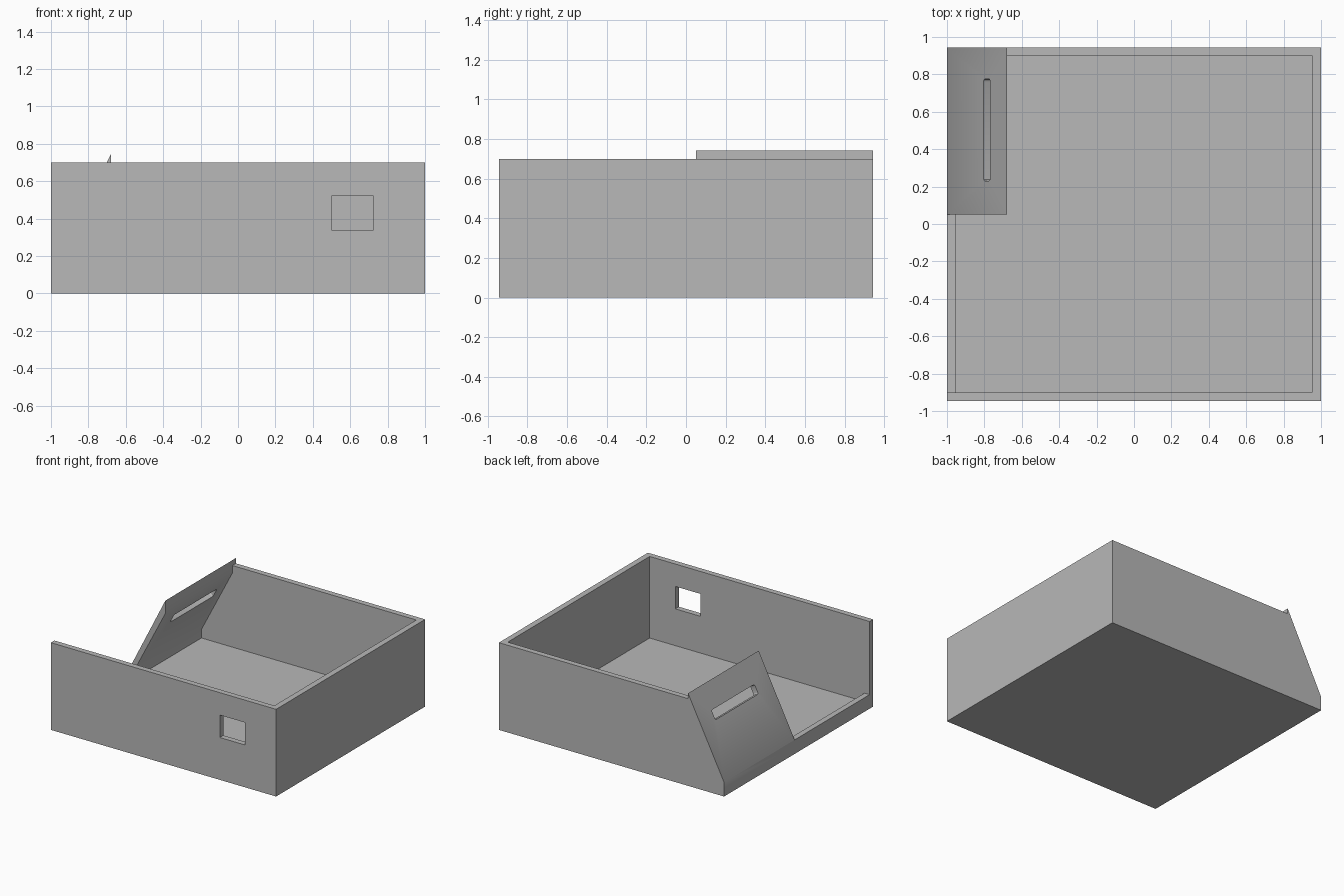
import bpy, bmesh, math
from mathutils import Matrix, Vector

cube = bpy.data.objects.get("Cube")
if cube:
    bpy.data.objects.remove(cube, do_unlink=True)

grey = bpy.data.materials.new("plain grey")
grey.use_nodes = True
colour = (0.48, 0.48, 0.48, 1)
grey.diffuse_color = colour
for node in grey.node_tree.nodes:
    if node.type == "BSDF_PRINCIPLED":
        node.inputs["Base Color"].default_value = colour


def link(name, bm):
    bmesh.ops.recalc_face_normals(bm, faces=bm.faces)
    mesh = bpy.data.meshes.new(name)
    bm.to_mesh(mesh)
    bm.free()
    mesh.materials.append(grey)
    obj = bpy.data.objects.new(name, mesh)
    bpy.context.collection.objects.link(obj)
    return obj


def prism(name, outline, y0, y1):
    """Extrude an x-z outline along y."""
    bm = bmesh.new()
    face = bm.faces.new([bm.verts.new((x, y0, z)) for x, z in outline])
    new = bmesh.ops.extrude_face_region(bm, geom=[face])["geom"]
    bmesh.ops.translate(bm, vec=(0, y1 - y0, 0),
                        verts=[v for v in new if isinstance(v, bmesh.types.BMVert)])
    return link(name, bm)


def box(name, x0, x1, y0, y1, z0, z1):
    return prism(name, [(x0, z0), (x1, z0), (x1, z1), (x0, z1)], y0, y1)


def carve(target, cutter):
    mod = target.modifiers.new("cut", "BOOLEAN")
    mod.operation = "DIFFERENCE"
    mod.solver = "EXACT"
    mod.object = cutter
    bpy.context.view_layer.objects.active = target
    bpy.ops.object.modifier_apply(modifier=mod.name)
    bpy.data.objects.remove(cutter, do_unlink=True)


# Main dimensions
half_y, in_y = 0.945, 0.9
rim, lip, floor = 0.7, 0.113, 0.045
tip_x, tip_z = -0.68, 0.743
panel_y = 0.05
slope = (tip_z - lip) / (tip_x + 1)

# Solid block, carved into an open tray with a leaning corner panel
tray = box("open_tray", -1, 1, -half_y, half_y, 0, tip_z)

# Lower the rim everywhere except along the panel
carve(tray, box("front_rim_cut", -2, 2, -2, panel_y, rim, 2))
carve(tray, box("back_rim_cut", tip_x, 2, 0, 2, rim, 2))

# Outer slope of the panel and of the back wall
carve(tray, prism("slope_cut", [(-1.1, lip - 0.1 * slope), (-0.6, lip + 0.4 * slope),
                                (-1.1, lip + 0.4 * slope)], panel_y, 2))

# Inside, following the panel's inner slope
carve(tray, prism("cavity_cut", [(-0.955, floor), (0.953, floor), (0.953, 2), (tip_x, 2),
                                 (tip_x, 0.64), (-0.955, lip)], -in_y, in_y))

# Open side with a low lip
carve(tray, box("side_opening_cut", -2, -0.5, -in_y, panel_y, lip, 2))

# Window in the front wall
carve(tray, box("window_cut", 0.5, 0.725, -1.2, -0.8, 0.34, 0.52))

# Round-cornered slot, square to the panel
bm = bmesh.new()
bmesh.ops.create_cube(bm, size=1, matrix=Matrix.Diagonal((0.077, 0.545, 0.24, 1)))
corners = [e for e in bm.edges if abs(e.verts[0].co.z - e.verts[1].co.z) > 0.1]
bmesh.ops.bevel(bm, geom=corners, offset=0.015, segments=3, profile=0.5, affect="EDGES")
slot_x = -0.787
bm.transform(Matrix.Translation(Vector((slot_x, 0.503, lip + (slot_x + 1) * slope)))
             @ Matrix.Rotation(-math.atan(slope), 4, "Y"))
carve(tray, link("slot_cut", bm))

# Soft fold at the foot of the panel, crisp edges elsewhere
bpy.ops.object.select_all(action="DESELECT")
tray.select_set(True)
bpy.context.view_layer.objects.active = tray
bpy.ops.object.shade_smooth_by_angle(angle=math.radians(30))
